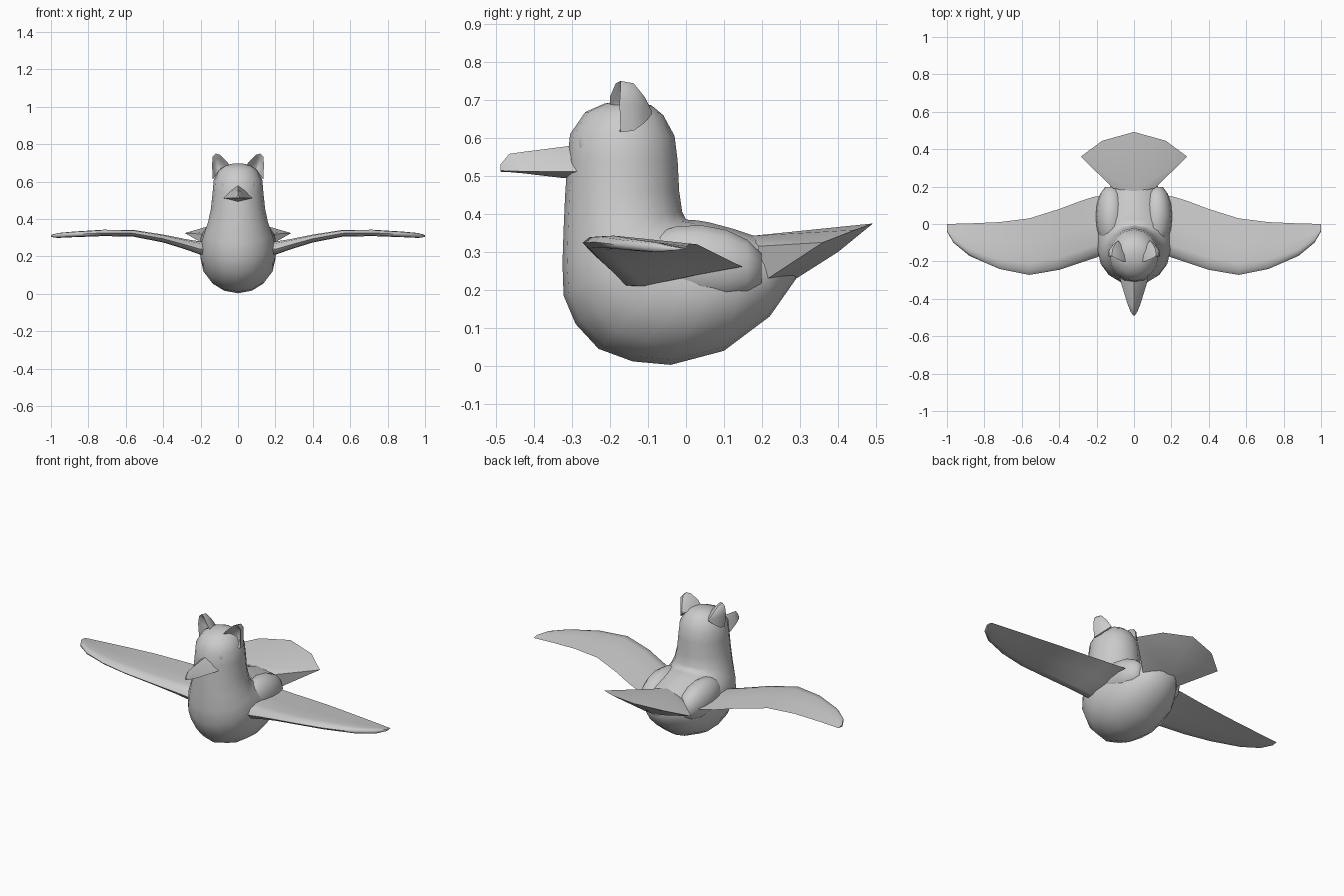
import bpy, bmesh, math
from mathutils import Vector

if "Cube" in bpy.data.objects:
    bpy.data.objects.remove(bpy.data.objects["Cube"])

grey = bpy.data.materials.new("plain_grey")
grey.diffuse_color = (0.6, 0.6, 0.6, 1)
grey.use_nodes = True
grey.node_tree.nodes["Principled BSDF"].inputs["Base Color"].default_value = grey.diffuse_color


def make(name, verts, faces, angle=50, mirror=False):
    mesh = bpy.data.meshes.new(name)
    mesh.from_pydata([tuple(v) for v in verts], [], faces)
    bm = bmesh.new()
    bm.from_mesh(mesh)
    bmesh.ops.remove_doubles(bm, verts=bm.verts, dist=0.0005)
    bmesh.ops.recalc_face_normals(bm, faces=bm.faces)
    bm.to_mesh(mesh)
    bm.free()
    mesh.materials.append(grey)
    ob = bpy.data.objects.new(name, mesh)
    bpy.context.collection.objects.link(ob)
    if mirror:
        ob.modifiers.new("mirror", 'MIRROR').use_mirror_merge = False
    bpy.ops.object.select_all(action='DESELECT')
    ob.select_set(True)
    bpy.context.view_layer.objects.active = ob
    bpy.ops.object.shade_smooth_by_angle(angle=math.radians(angle))
    return ob


def loft(rings):
    """Join equal-length closed rings and cap both ends."""
    n = len(rings[0])
    verts = [v for r in rings for v in r]
    faces = [(i * n + j, i * n + (j + 1) % n, (i + 1) * n + (j + 1) % n, (i + 1) * n + j)
             for i in range(len(rings) - 1) for j in range(n)]
    faces += [tuple(range(n)), tuple(range(len(verts) - n, len(verts)))]
    return verts, faces


# Head and body: rings spanning nape/back point to chest/belly point, with half width
SECTIONS = [
    (-.13, .698, -.17, .698, .02), (-.09, .685, -.215, .69, .065), (-.06, .66, -.265, .668, .10),
    (-.03, .605, -.305, .61, .13), (-.022, .54, -.312, .54, .136), (-.018, .46, -.318, .45, .145),
    (-.01, .405, -.322, .36, .16), (.0, .385, -.325, .27, .18), (.03, .383, -.322, .185, .193),
    (.06, .378, -.29, .11, .2), (.09, .37, -.23, .045, .202), (.12, .362, -.14, .012, .20),
    (.15, .352, -.04, .003, .19), (.18, .342, .10, .04, .165), (.21, .33, .22, .13, .12),
    (.25, .33, .29, .23, .07)]
rings = []
for by, bz, fy, fz, w in SECTIONS:
    back, front = Vector((0, by, bz)), Vector((0, fy, fz))
    mid, half = (back + front) / 2, (back - front) / 2
    rings.append([mid + half * math.cos(a) + Vector((w * math.sin(a), 0, 0))
                  for a in (k * math.tau / 16 for k in range(16))])
make("body", *loft(rings), angle=60)

# Tail fan: flat top sheet over a keeled underside
top = [(0, .17, .342), (.11, .19, .315), (.285, .36, .325), (.17, .445, .358), (0, .492, .375)]
under = [(0, .22, .135), (0, .29, .23), (0, .40, .30), (.10, .2, .22)]
half_faces = [(0, 1, 2), (0, 2, 3), (0, 3, 4), (1, 8, 2), (8, 5, 6), (8, 6, 2), (2, 6, 7),
              (2, 7, 3), (3, 7, 4)]
points = top + under
flip = [(-x, y, z) for x, y, z in points]
make("tail", points + flip,
     half_faces + [tuple(i + 9 for i in reversed(f)) for f in half_faces], angle=35)

# Wings: blunt leading edge, sharp trailing edge
# x, leading y, leading z, trailing y, trailing z, thickness
WING = [(.15, -.16, .235, .15, .26, .075), (.205, -.18, .24, .148, .262, .07),
        (.28, -.205, .262, .125, .272, .055), (.40, -.245, .295, .08, .295, .042),
        (.56, -.272, .324, .03, .32, .036), (.72, -.24, .326, .01, .322, .034),
        (.88, -.17, .318, .003, .315, .03), (.965, -.10, .312, .001, .31, .026),
        (1.0, -.04, .309, 0, .308, .010)]
rings = []
for x, ly, lz, ty, tz, t in WING:
    c = ty - ly
    shape = [(0, 0), (.06, .42), (.2, .52), (.55, .3), (1, 0), (.55, -.25), (.2, -.48), (.06, -.4)]
    rings.append([(x, ly + c * u, lz + (tz - lz) * u + t * v) for u, v in shape])
make("wings", *loft(rings), angle=60, mirror=True)

# Folded shoulder patches where the wings meet the back
rings = []
for i in range(1, 8):
    a = math.pi * i / 8
    r = math.sin(a)
    rings.append([(.122 + .083 * r * math.cos(b), .04 - .172 * math.cos(a),
                   .268 + .012 * math.cos(a) + .105 * r * math.sin(b))
                  for b in (k * math.tau / 14 for k in range(14))])
make("shoulders", *loft(rings), angle=60, mirror=True)

# Beak: flat-bottomed wedge with a ridge
beak = []
for y, w, zr, zs, zb in [(-.27, .08, .585, .512, .493), (-.32, .068, .577, .511, .494),
                         (-.43, .034, .563, .512, .507), (-.465, .02, .558, .513, .51),
                         (-.488, .006, .53, .514, .511)]:
    beak.append([(0, y, zr), (w * .55, y, (zr + zs) / 2 + .004), (w, y, zs), (0, y, zb),
                 (-w, y, zs), (-w * .55, y, (zr + zs) / 2 + .004)])
make("beak", *loft(beak), angle=40)

# Ears: cupped front, rounded back
EAR = [(.035, -.2, .675), (.06, -.2, .708), (.095, -.185, .743), (.118, -.172, .75),
       (.135, -.172, .735), (.139, -.175, .69), (.135, -.172, .615), (.08, -.19, .63)]


def toward(p, target, f):
    return tuple(Vector(p).lerp(Vector(target), f))


cup, spine = (.098, -.14, .665), (.085, -.085, .665)
ear = [[toward(p, cup, .85) for p in EAR],
       [toward((x, y + .012, z), cup, .3) for x, y, z in EAR],
       [toward(p, cup, .16) for p in EAR],
       EAR,
       [(toward(p, spine, .08)[0], p[1] + .035, toward(p, spine, .08)[2]) for p in EAR],
       [toward((x, y + .04, z), spine, .5) for x, y, z in EAR],
       [toward(p, spine, .95) for p in EAR]]
make("ears", *loft(ear), angle=50, mirror=True)

# Eyes: thin almond discs on the face
out = Vector((.52, -.85, .1)).normalized()
side = out.cross(Vector((0, 0, 1))).normalized()
up = side.cross(out)
centre = Vector((.072, -.268, .588))
eye = [[centre + out * d + side * (.024 * s * math.cos(a)) + up * (.037 * s * math.sin(a))
        for a in (k * math.tau / 12 for k in range(12))]
       for d, s in [(-.015, 1), (.002, 1), (.009, .7), (.012, .2)]]
make("eyes", *loft(eye), angle=50, mirror=True)
